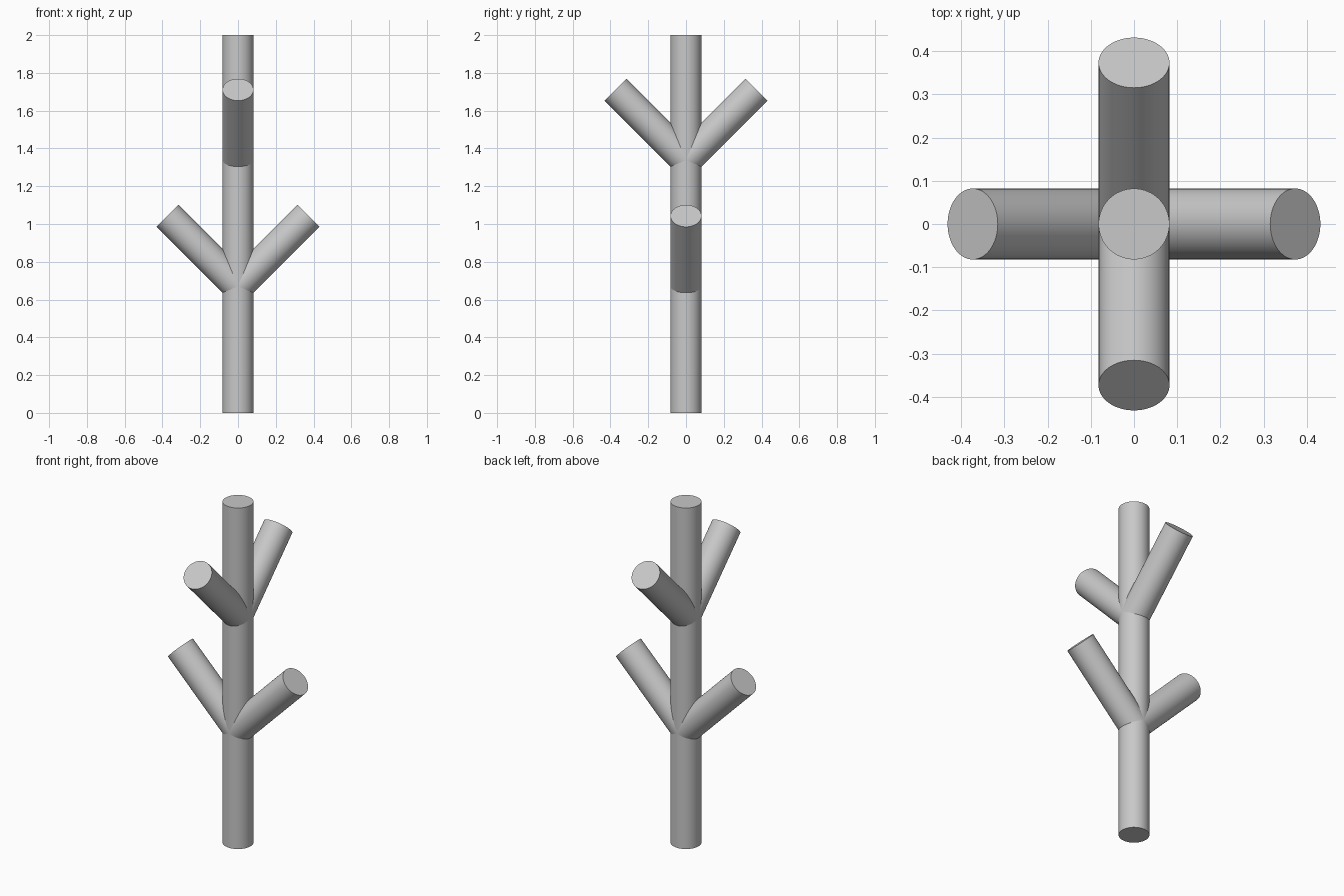
import bpy
import math
from mathutils import Vector

cube = bpy.data.objects.get("Cube")
if cube:
    bpy.data.objects.remove(cube, do_unlink=True)

RADIUS = 0.082
REACH = 0.373  # sideways distance from trunk axis to branch tip centre

grey = bpy.data.materials.new("light grey")
grey.use_nodes = True
colour = (0.58, 0.58, 0.58, 1)
grey.diffuse_color = colour
grey.node_tree.nodes["Principled BSDF"].inputs["Base Color"].default_value = colour


def rod(name, start, end):
    """Round rod with flat ends between two points."""
    start, end = Vector(start), Vector(end)
    axis = end - start
    bpy.ops.mesh.primitive_cylinder_add(
        vertices=64, radius=RADIUS, depth=axis.length, location=(start + end) / 2,
        rotation=axis.to_track_quat("Z", "Y").to_euler())
    obj = bpy.context.object
    obj.name = name
    obj.data.materials.append(grey)
    bpy.ops.object.shade_smooth_by_angle(angle=math.radians(30))


# Upright trunk
rod("trunk", (0, 0, 0), (0, 0, 2))

# Two pairs of branches rising at 45 degrees: lower to the sides, upper front and back
branches = [
    ("lower_left_branch", 1, 0, 0.67),
    ("lower_right_branch", -1, 0, 0.67),
    ("upper_front_branch", 0, -1, 1.338),
    ("upper_back_branch", 0, 1, 1.338),
]
for name, dx, dy, base in branches:
    rod(name, (0, 0, base), (dx * REACH, dy * REACH, base + REACH))
